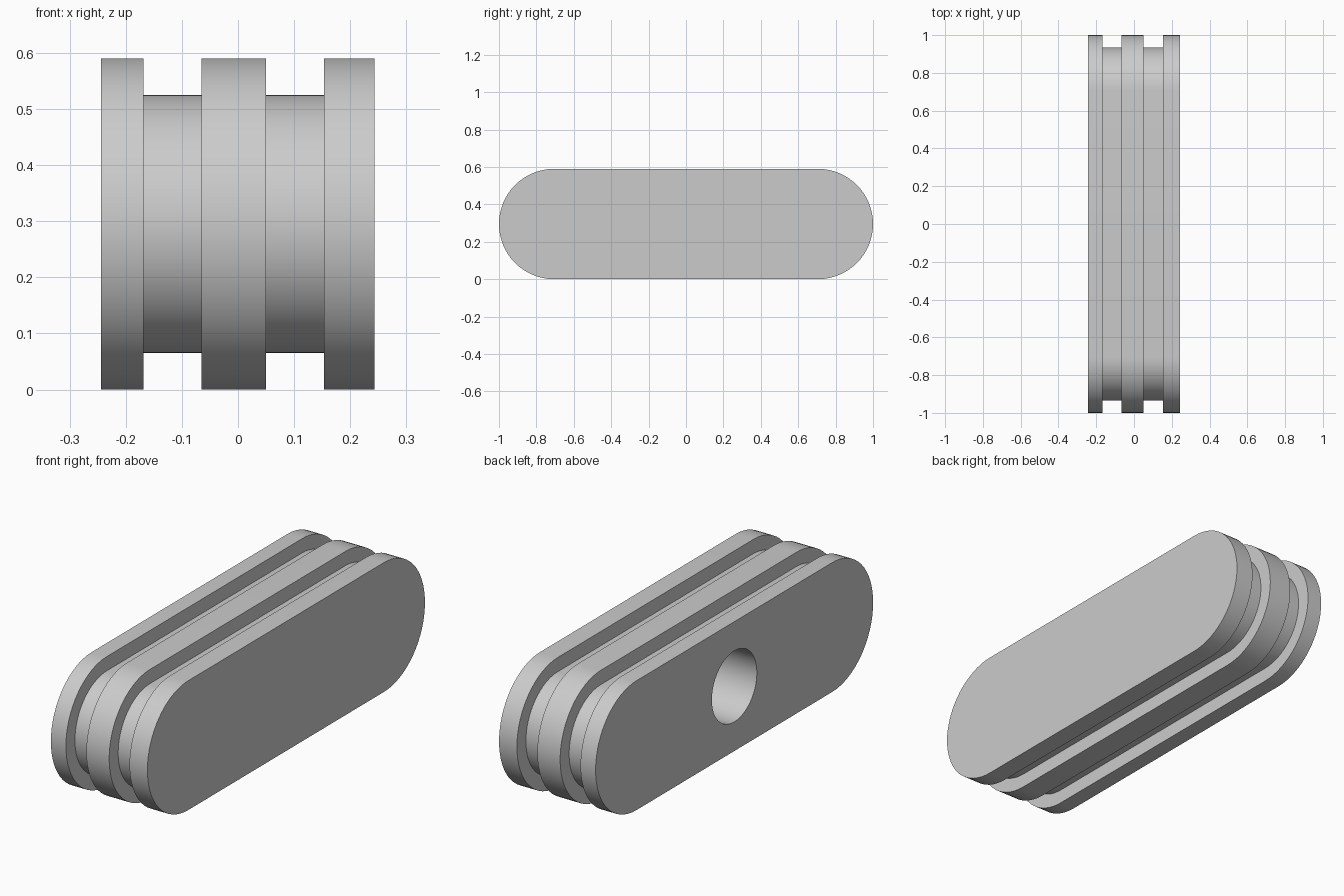
import bpy, bmesh, math

default_cube = bpy.data.objects.get("Cube")
if default_cube:
    bpy.data.objects.remove(default_cube, do_unlink=True)

ARC_STEPS = 32      # segments per rounded end
CENTRE_Z = 0.295
REACH = 0.705       # distance from the middle to each rounded end's centre
OUTER, GROOVE, BORE = 0.295, 0.23, 0.162

grey = bpy.data.materials.new("plain_grey")
grey.use_nodes = True
colour = (0.6, 0.6, 0.6, 1)
grey.diffuse_color = colour
grey.node_tree.nodes["Principled BSDF"].inputs["Base Color"].default_value = colour


def capsule_ring(bm, x, radius, reach):
    """Ring of vertices: two half circles joined by straight sides."""
    ring = []
    for side in (1, -1):
        for i in range(ARC_STEPS + 1):
            a = math.pi * (i / ARC_STEPS - 0.5)
            ring.append(bm.verts.new((x, side * (reach + radius * math.cos(a)),
                                      CENTRE_Z + side * radius * math.sin(a))))
    return ring


# Sections from the floor of the blind bore, out over the flanges, to the closed face
sections = [(0.229, BORE, 0), (-0.244, BORE, 0), (-0.244, OUTER, REACH)]
for x, before, after in ((-0.168, OUTER, GROOVE), (-0.065, GROOVE, OUTER),
                         (0.05, OUTER, GROOVE), (0.153, GROOVE, OUTER)):
    sections += [(x, before, REACH), (x, after, REACH)]
sections.append((0.243, OUTER, REACH))

# Loft the sections into one grooved body
bm = bmesh.new()
rings = [capsule_ring(bm, *s) for s in sections]
count = len(rings[0])
for r0, r1 in zip(rings, rings[1:]):
    for i in range(count):
        j = (i + 1) % count
        bm.faces.new((r0[i], r0[j], r1[j], r1[i]))
bm.faces.new(rings[0])
bm.faces.new(rings[-1])
bmesh.ops.remove_doubles(bm, verts=bm.verts, dist=1e-5)
bmesh.ops.recalc_face_normals(bm, faces=bm.faces)

mesh = bpy.data.meshes.new("grooved_body")
bm.to_mesh(mesh)
bm.free()
mesh.materials.append(grey)
body = bpy.data.objects.new("grooved_body", mesh)
bpy.context.collection.objects.link(body)

# Smooth the rounded walls, keep the rims sharp
bpy.ops.object.select_all(action='DESELECT')
body.select_set(True)
bpy.context.view_layer.objects.active = body
bpy.ops.object.shade_smooth_by_angle(angle=math.radians(30))
